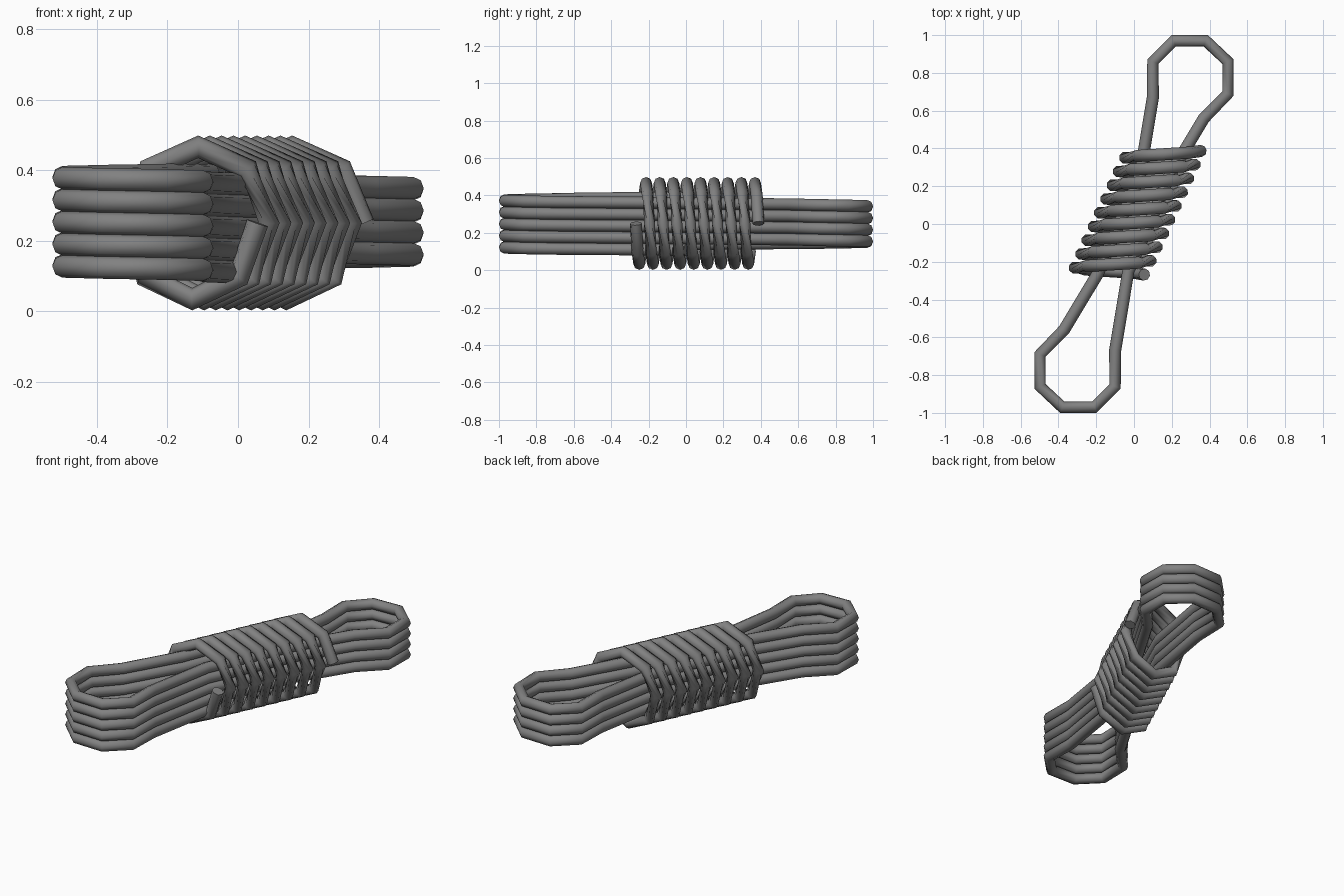
import bpy
from math import cos, sin, pi

cube = bpy.data.objects.get("Cube")
if cube:
    bpy.data.objects.remove(cube, do_unlink=True)

COLOR = (0.22, 0.22, 0.22, 1.0)
grey = bpy.data.materials.new("grey_cord")
grey.use_nodes = True
grey.diffuse_color = COLOR
grey.node_tree.nodes["Principled BSDF"].inputs["Base Color"].default_value = COLOR


def tube(name, points, radius):
    """Round eight-sided cord along a path of straight pieces, turned into a mesh."""
    curve = bpy.data.curves.new(name, 'CURVE')
    curve.dimensions = '3D'
    curve.twist_mode = 'Z_UP'
    curve.bevel_depth = radius
    curve.bevel_resolution = 2
    curve.use_fill_caps = True
    spline = curve.splines.new('POLY')
    spline.points.add(len(points) - 1)
    for p, co in zip(spline.points, points):
        p.co = (*co, 1)
    spline.use_smooth = True
    curve.materials.append(grey)
    obj = bpy.data.objects.new(name, curve)
    bpy.context.collection.objects.link(obj)
    bpy.ops.object.select_all(action='DESELECT')
    obj.select_set(True)
    bpy.context.view_layer.objects.active = obj
    bpy.ops.object.convert(target='MESH')
    return obj


# Folded bundle: one flat loop, wound upward. Half of it, starting right of the middle
half = [(0.08, 0.0), (-0.03, -0.25), (-0.10, -0.67), (-0.10, -0.86), (-0.21, -0.97),
        (-0.38, -0.97), (-0.497, -0.86), (-0.497, -0.69), (-0.37, -0.56), (-0.19, -0.26)]
loop = half + [(-x, -y) for x, y in half]
TURN_RISE = 0.0625
path = []
for i in range(4 * len(loop) + len(half) + 1):
    x, y = loop[i % len(loop)]
    path.append((x, y, 0.108 + TURN_RISE * i / len(loop)))
tube("folded_bundle", path, 0.032)

# Wrapping coil: octagonal turns whose centre drifts along the bundle
TURNS, SIDES = 9, 8
coil = []
for i in range(TURNS * SIDES + 1):
    t = i / (TURNS * SIDES)
    a = -2 * pi * i / SIDES
    coil.append((-0.138 + 0.3 * t + 0.193 * cos(a),
                 -0.268 + 0.655 * t,
                 0.25 + 0.216 * sin(a)))
tube("wrapping_coil", coil, 0.032)
